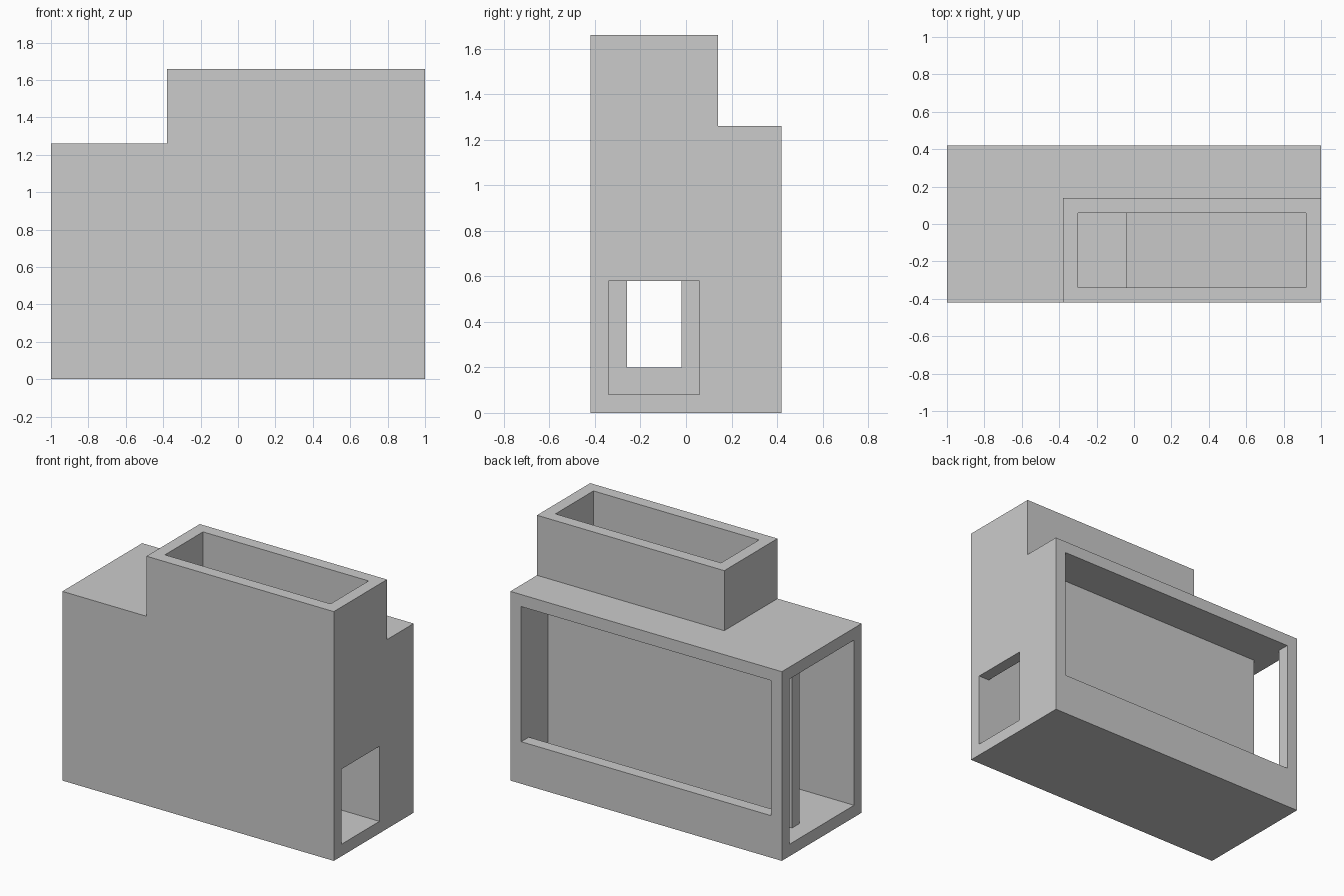
import bpy
import bmesh
from mathutils import Vector

cube = bpy.data.objects.get("Cube")
if cube:
    bpy.data.objects.remove(cube, do_unlink=True)

T = 0.08                      # wall thickness
X, Y, H = 1.0, 0.42, 1.26     # half width, half depth and height of the body
TOP = 1.66                    # rim of the hopper

grey = bpy.data.materials.new("plain grey")
grey.use_nodes = True
grey.diffuse_color = (0.6, 0.6, 0.6, 1)
grey.node_tree.nodes["Principled BSDF"].inputs["Base Color"].default_value = (0.6, 0.6, 0.6, 1)


def finish(name, bm):
    bmesh.ops.recalc_face_normals(bm, faces=bm.faces)
    mesh = bpy.data.meshes.new(name)
    bm.to_mesh(mesh)
    bm.free()
    mesh.materials.append(grey)
    obj = bpy.data.objects.new(name, mesh)
    bpy.context.collection.objects.link(obj)
    return obj


def box(xs, ys, zs):
    bm = bmesh.new()
    bmesh.ops.create_cube(bm, size=1)
    spans = (xs, ys, zs)
    for v in bm.verts:
        v.co = [a if c < 0 else b for c, (a, b) in zip(v.co, spans)]
    return bm


# Outer casing: a box with the hopper raised from one corner of its top
bm = box((-X, X), (-Y, Y), (0, H))
for point, normal in (((-0.38, 0, 0), (1, 0, 0)), ((0, 0.14, 0), (0, 1, 0))):
    bmesh.ops.bisect_plane(bm, geom=bm.verts[:] + bm.edges[:] + bm.faces[:],
                           plane_co=point, plane_no=normal)
bm.normal_update()
raised = [f for f in bm.faces if f.normal.z > 0.9
          and f.calc_center_median().x > -0.38 and f.calc_center_median().y < 0.14]
grown = bmesh.ops.extrude_face_region(bm, geom=raised)["geom"]
bmesh.ops.delete(bm, geom=[f for f in raised if f.is_valid], context="FACES_ONLY")
bmesh.ops.translate(bm, vec=Vector((0, 0, TOP - H)),
                    verts=[g for g in grown if isinstance(g, bmesh.types.BMVert)])
bmesh.ops.dissolve_limit(bm, angle_limit=0.01, verts=bm.verts, edges=bm.edges)
casing = finish("casing", bm)

# Hollow chambers and openings
full = (T, H - T)
shaft_y = (-Y + T, 0.06)
cutters = {
    "hopper_shaft": ((-0.30, X - T), shaft_y, (T, TOP + 0.1)),
    "side_opening": ((-X - 0.1, -0.88), (-Y + T, Y - T), full),
    "side_chamber": ((-0.95, -0.38), shaft_y, full),
    "rear_chamber": ((-0.95, X - T), (0.14, Y - T), full),
    "rear_window": ((-X + T, X - T), (0.3, Y + 0.1), (0.28, H - T)),
    "outlet": ((0.85, X + 0.1), shaft_y, (T, 0.58)),
    "inner_window": ((-0.45, -0.25), (-0.26, -0.02), (0.2, 0.6)),
}
bpy.context.view_layer.objects.active = casing
for name, spans in cutters.items():
    cutter = finish(name, box(*spans))
    cutter.hide_render = True
    mod = casing.modifiers.new(name, "BOOLEAN")
    mod.operation = "DIFFERENCE"
    mod.solver = "EXACT"
    mod.object = cutter
    bpy.ops.object.modifier_apply(modifier=name)
    bpy.data.objects.remove(cutter, do_unlink=True)

# Sloping chute inside the hopper shaft
bm = bmesh.new()
profile = [(X - T, H - T), (-0.04, 0.70), (-0.04, 0.61), (X - T, H - T - 0.09)]
face = bm.faces.new([bm.verts.new((x, shaft_y[0], z)) for x, z in profile])
side = bmesh.ops.extrude_face_region(bm, geom=[face])["geom"]
bmesh.ops.translate(bm, vec=Vector((0, shaft_y[1] - shaft_y[0], 0)),
                    verts=[g for g in side if isinstance(g, bmesh.types.BMVert)])
finish("chute", bm)
